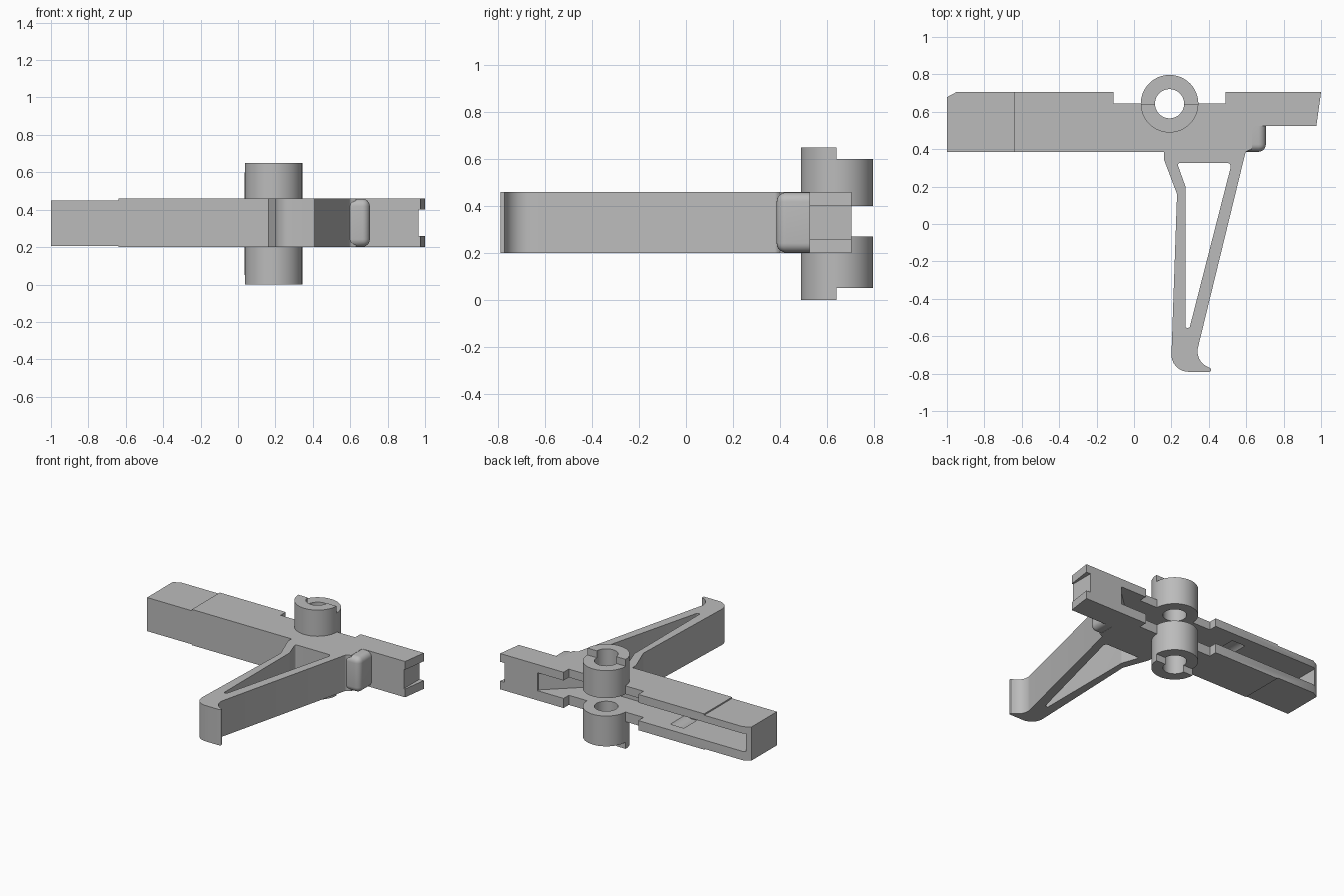
import bpy
import bmesh
from math import radians, tan, sin
from mathutils import Vector

if "Cube" in bpy.data.objects:
    bpy.data.objects.remove(bpy.data.objects["Cube"], do_unlink=True)

grey = bpy.data.materials.new("plain grey")
grey.use_nodes = True
grey.diffuse_color = (0.5, 0.5, 0.5, 1)
grey.node_tree.nodes["Principled BSDF"].inputs["Base Color"].default_value = (0.5, 0.5, 0.5, 1)


def finish(name, bm):
    bmesh.ops.recalc_face_normals(bm, faces=bm.faces)
    mesh = bpy.data.meshes.new(name)
    bm.to_mesh(mesh)
    bm.free()
    mesh.materials.append(grey)
    ob = bpy.data.objects.new(name, mesh)
    bpy.context.collection.objects.link(ob)
    return ob


def rounded(points, steps=8):
    """Outline from (x, y) or (x, y, fillet radius) corners."""
    out = []
    for i, p in enumerate(points):
        here = Vector(p[:2])
        if len(p) == 2:
            out.append(here)
            continue
        a = (Vector(points[i - 1][:2]) - here).normalized()
        b = (Vector(points[(i + 1) % len(points)][:2]) - here).normalized()
        half = a.angle(b) / 2
        reach = p[2] / tan(half)
        centre = here + (a + b).normalized() * (p[2] / sin(half))
        start = here + a * reach - centre
        end = here + b * reach - centre
        for k in range(steps + 1):
            spoke = start.lerp(end, k / steps).normalized()
            out.append(centre + spoke * p[2])
    return out


def plate(name, points, z0, z1):
    bm = bmesh.new()
    face = bm.faces.new([bm.verts.new((p.x, p.y, z0)) for p in rounded(points)])
    up = bmesh.ops.extrude_face_region(bm, geom=[face], use_keep_orig=True)["geom"]
    bmesh.ops.translate(bm, vec=(0, 0, z1 - z0),
                        verts=[v for v in up if isinstance(v, bmesh.types.BMVert)])
    return finish(name, bm)


def box(name, low, high, bevel=0):
    bm = bmesh.new()
    bmesh.ops.create_cube(bm, size=1)
    for v in bm.verts:
        v.co = [h if c > 0 else l for c, l, h in zip(v.co, low, high)]
    if bevel:
        bmesh.ops.bevel(bm, geom=bm.edges[:], offset=bevel, segments=6,
                        profile=0.5, affect='EDGES')
    return finish(name, bm)


def cylinder(name, centre, radius, depth, tilt=0):
    bm = bmesh.new()
    bmesh.ops.create_cone(bm, cap_ends=True, segments=64, radius1=radius,
                          radius2=radius, depth=depth)
    ob = finish(name, bm)
    ob.location = centre
    ob.rotation_euler.x = tilt
    return ob


def combine(target, other, operation):
    mod = target.modifiers.new(operation.lower(), 'BOOLEAN')
    mod.operation, mod.solver, mod.object = operation, 'EXACT', other
    bpy.context.view_layer.update()
    bpy.context.view_layer.objects.active = target
    bpy.ops.object.modifier_apply(modifier=mod.name)
    bpy.data.objects.remove(other, do_unlink=True)


# Bar and hooked lever in a single outline
body = plate("slotted_bar_and_lever", [
    (-1, 0.385), (0.16, 0.385), (0.16, 0.345, 0.03), (0.23, 0.16, 0.04),
    (0.197, -0.79, 0.09), (0.413, -0.79, 0.008), (0.41, -0.772),
    (0.325, -0.73, 0.09), (0.597, 0.387, 0.02), (0.63, 0.4), (0.63, 0.525),
    (0.975, 0.525), (1, 0.705), (0.49, 0.705), (0.49, 0.645),
    (-0.11, 0.645), (-0.11, 0.705), (-0.95, 0.705), (-1, 0.678)], 0.2, 0.46)

# Rounded bump and pivot hub
combine(body, box("bump", (0.5, 0.386, 0.202), (0.705, 0.6, 0.458), 0.04), 'UNION')
combine(body, cylinder("hub", (0.19, 0.643, 0.325), 0.154, 0.65), 'UNION')

# Openings, slot, end notch and stepped surfaces
cutters = [
    plate("lever_window", [(0.23, 0.327, 0.012), (0.523, 0.327, 0.02),
                           (0.297, -0.555, 0.01), (0.275, -0.555, 0.008),
                           (0.275, 0.2, 0.03)], 0, 1),
    plate("slot", [(0.7, 0.9), (0.7, 0.69), (0.45, 0.46, 0.08),
                   (-0.97, 0.46), (-0.97, 0.9)], 0.27, 0.40),
    cylinder("spring_pocket", (-0.37, 0.54, 0.335), 0.085, 0.18, radians(90)),
    cylinder("bore", (0.19, 0.643, 0.325), 0.078, 1),
    box("end_notch", (0.965, 0.4, 0.26), (1.1, 0.8, 0.40)),
    box("top_relief", (-1.1, 0.3, 0.45), (-0.64, 0.8, 0.6)),
    box("bottom_relief", (-1.1, 0.3, 0.1), (-0.64, 0.8, 0.206)),
    box("hub_top_step", (0, 0.64, 0.60), (0.4, 0.9, 0.7)),
    box("hub_bottom_step", (0, 0.64, -0.1), (0.4, 0.9, 0.05)),
]
for cutter in cutters:
    combine(body, cutter, 'DIFFERENCE')

# Smooth curves, sharp corners
bpy.ops.object.select_all(action='DESELECT')
body.select_set(True)
bpy.context.view_layer.objects.active = body
bpy.ops.object.shade_smooth_by_angle(angle=radians(30))
